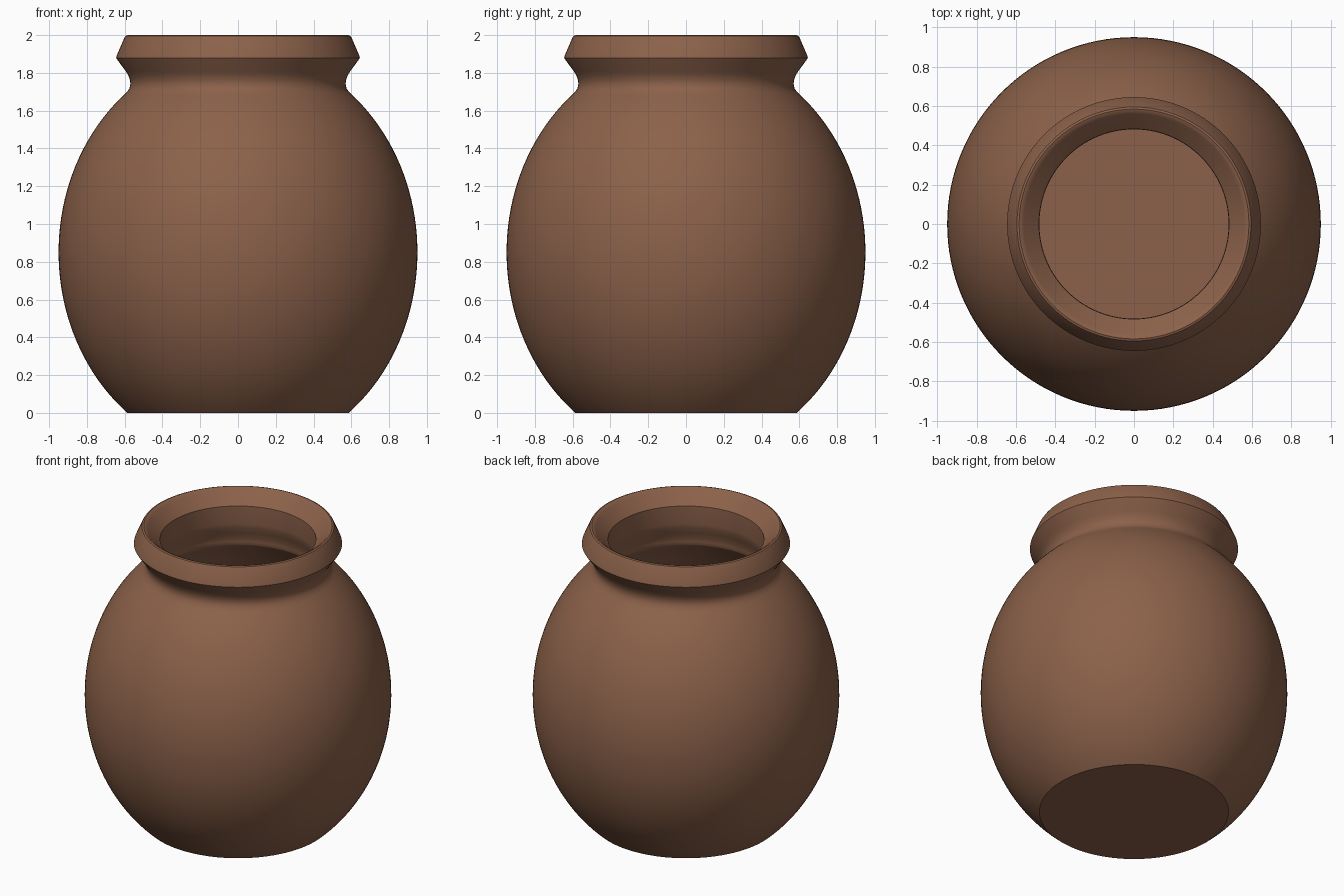
import bpy, bmesh, math

if "Cube" in bpy.data.objects:
    bpy.data.objects.remove(bpy.data.objects["Cube"])

SEG = 128
clay = bpy.data.materials.new("brown clay")
clay.diffuse_color = (0.26, 0.12, 0.068, 1)
clay.use_nodes = True
clay.node_tree.nodes["Principled BSDF"].inputs["Base Color"].default_value = clay.diffuse_color


def oval(a, b, z0, z1, n):
    """Points (radius, height) on an upright ellipse centred at z = 0.85."""
    pts = []
    t0, t1 = math.asin((z0 - 0.85) / b), math.asin((z1 - 0.85) / b)
    for i in range(n + 1):
        t = t0 + (t1 - t0) * i / n
        pts.append((a * math.cos(t), 0.85 + b * math.sin(t)))
    return pts


def lathe(name, profile, mat):
    bm = bmesh.new()
    rings = []
    for r, z in profile:
        if r == 0:
            rings.append([bm.verts.new((0, 0, z))])
        else:
            rings.append([bm.verts.new((r * math.cos(2 * math.pi * i / SEG),
                                        r * math.sin(2 * math.pi * i / SEG), z))
                          for i in range(SEG)])
    for a, b in zip(rings, rings[1:]):
        for i in range(SEG):
            j = (i + 1) % SEG
            quad = [a[i % len(a)], a[j % len(a)], b[j % len(b)], b[i % len(b)]]
            bm.faces.new(list(dict.fromkeys(quad)))
    bmesh.ops.recalc_face_normals(bm, faces=bm.faces)
    me = bpy.data.meshes.new(name)
    bm.to_mesh(me)
    bm.free()
    me.materials.append(mat)
    ob = bpy.data.objects.new(name, me)
    bpy.context.collection.objects.link(ob)
    bpy.context.view_layer.objects.active = ob
    ob.select_set(True)
    bpy.ops.object.shade_smooth_by_angle(angle=math.radians(32))
    ob.select_set(False)


# outer belly, from the flat base up to the shoulder
outer = [(0, 0)] + oval(0.95, 1.08, 0, 1.69, 40)
# waisted neck, flared collar and rounded lip
rim = [(0.575, 1.715), (0.57, 1.74), (0.571, 1.76), (0.58, 1.785), (0.595, 1.81),
       (0.638, 1.868), (0.645, 1.88), (0.642, 1.892), (0.602, 1.985),
       (0.595, 1.996), (0.584, 2.0), (0.572, 1.996), (0.56, 1.985)]
# funnel mouth, throat and hollow inside
throat = [(0.483, 1.91), (0.481, 1.79), (0.485, 1.76), (0.50, 1.72), (0.515, 1.68),
          (0.52, 1.65), (0.52, 1.63)]
inner = oval(0.85, 0.98, 0.1, 1.62, 32)[::-1] + [(0, 0.1)]

lathe("clay_pot", outer + rim + throat + inner, clay)
